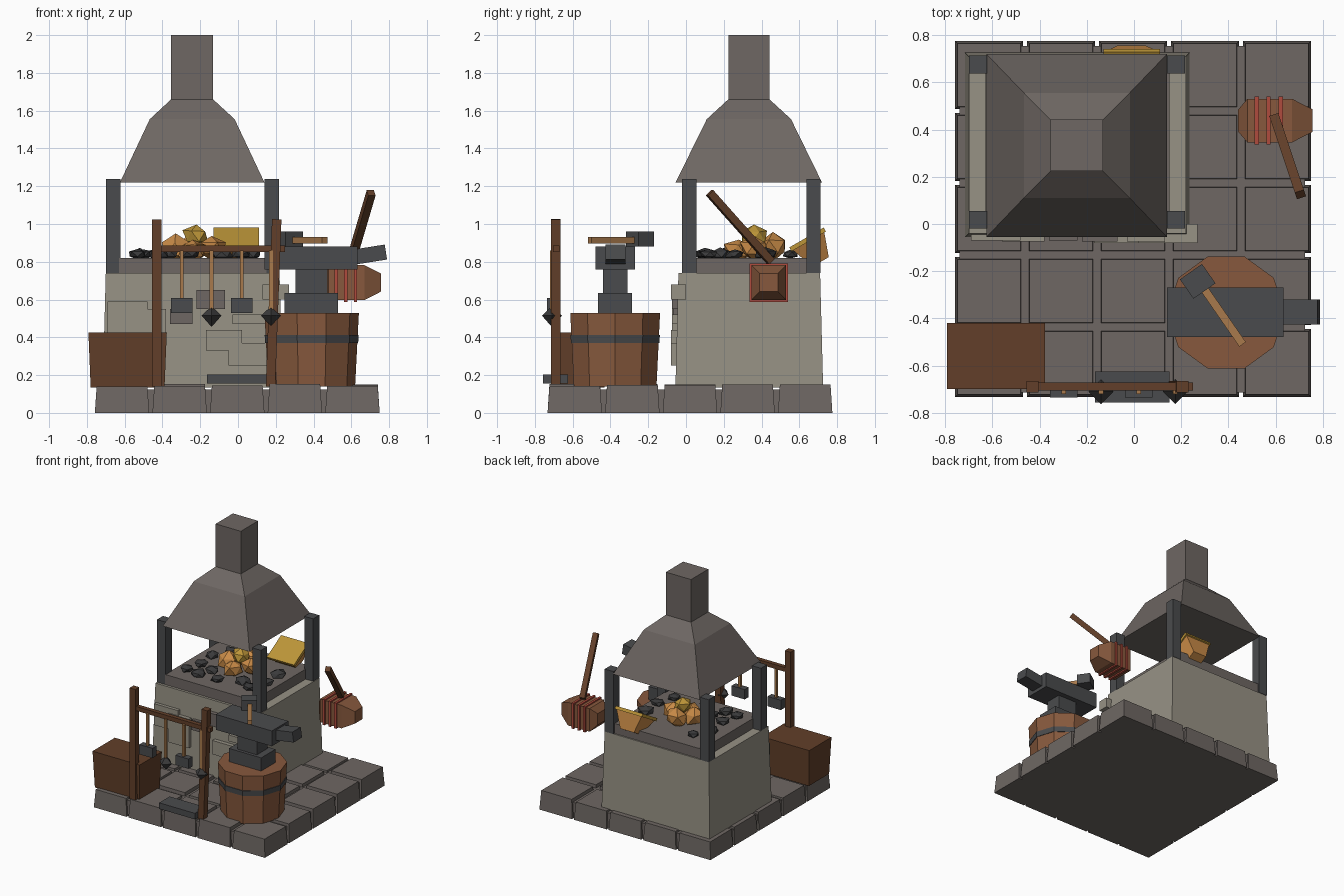
import bpy, bmesh, math, random
from mathutils import Vector, Matrix

random.seed(4)
if "Cube" in bpy.data.objects:
    bpy.data.objects.remove(bpy.data.objects["Cube"], do_unlink=True)


def make_material(name, code):
    lin = [((int(code[i:i + 2], 16) / 255 + 0.055) / 1.055) ** 2.4 for i in (0, 2, 4)]
    m = bpy.data.materials.new(name)
    m.use_nodes = True
    m.diffuse_color = (*lin, 1)
    m.node_tree.nodes["Principled BSDF"].inputs["Base Color"].default_value = (*lin, 1)
    return m


STONE = make_material("dark stone", "6E6763")
PALE = make_material("pale stone", "979285")
IRON = make_material("iron", "4A4B4D")
COAL = make_material("coal", "3A3A3B")
DARK_WOOD = make_material("dark wood", "623F29")
WOOD = make_material("barrel wood", "87593D")
TAN = make_material("handle wood", "A97A4C")
GOLD = make_material("gold", "BC9538")
ORANGE = make_material("glowing orange", "C98B47")
RED = make_material("red leather", "B04B3D")


def finish(name, bm, mat, matrix=None):
    bmesh.ops.recalc_face_normals(bm, faces=bm.faces)
    me = bpy.data.meshes.new(name)
    bm.to_mesh(me)
    bm.free()
    me.materials.append(mat)
    ob = bpy.data.objects.new(name, me)
    bpy.context.collection.objects.link(ob)
    if matrix:
        ob.matrix_world = matrix
    return ob


def loft(name, sections, mat, matrix=None):
    """Stack of rectangles: (x0, x1, y0, y1, z), capped at both ends."""
    bm = bmesh.new()
    rings = [[bm.verts.new(p) for p in ((a, c, z), (b, c, z), (b, d, z), (a, d, z))]
             for a, b, c, d, z in sections]
    bm.faces.new(rings[0])
    bm.faces.new(rings[-1])
    for lo, hi in zip(rings, rings[1:]):
        for i in range(4):
            j = (i + 1) % 4
            bm.faces.new((lo[i], lo[j], hi[j], hi[i]))
    return finish(name, bm, mat, matrix)


def box(name, x, y, z, mat, flare=0.0, matrix=None):
    """Box from ranges; flare widens the bottom (negative narrows it)."""
    f = flare
    return loft(name, [(x[0] - f, x[1] + f, y[0] - f, y[1] + f, z[0]), (*x, *y, z[1])], mat, matrix)


def rod(name, p, q, w, mat):
    p, q = Vector(p), Vector(q)
    h, d = w / 2, q - p
    turn = d.to_track_quat('Z', 'X').to_matrix().to_4x4()
    return box(name, (-h, h), (-h, h), (0, d.length), mat, matrix=Matrix.Translation(p) @ turn)


def drum(name, center, r0, r1, z0, z1, mat):
    bm = bmesh.new()
    bmesh.ops.create_cone(bm, cap_ends=True, segments=10, radius1=r0, radius2=r1, depth=z1 - z0,
                          matrix=Matrix.Rotation(math.pi / 2, 4, 'Z'))
    return finish(name, bm, mat, Matrix.Translation((*center, (z0 + z1) / 2)))


def rock(name, center, r, mat, squash=0.6):
    bm = bmesh.new()
    bmesh.ops.create_icosphere(bm, subdivisions=1, radius=r)
    for v in bm.verts:
        v.co *= random.uniform(0.8, 1.15)
        v.co.z *= squash
    turn = Matrix.Rotation(random.uniform(0, 6), 4, 'Z')
    return finish(name, bm, mat, Matrix.Translation(center) @ turn)


# Paved floor
box("floor_bed", (-0.74, 0.725), (-0.715, 0.755), (0, 0.125), STONE)
for i in range(5):
    for j in range(5):
        x, y = -0.748 + 0.305 * i, -0.723 + 0.305 * j
        box("paving_stone", (x, x + 0.268), (y, y + 0.268),
            (0, 0.145 + random.uniform(-0.008, 0.008)), STONE, 0.01)

# Furnace body, hearth slab and facing stones
box("furnace_body", (-0.70, 0.22), (-0.04, 0.71), (0.135, 0.74), PALE, 0.016)
box("hearth_slab", (-0.63, 0.15), (-0.02, 0.70), (0.74, 0.82), STONE)
for x0, x1, z0, z1, out, mat in [
        (-0.69, -0.48, 0.42, 0.59, 0.07, PALE), (-0.56, -0.38, 0.32, 0.55, 0.075, PALE),
        (-0.36, -0.24, 0.47, 0.55, 0.07, STONE), (-0.22, -0.07, 0.55, 0.65, 0.075, STONE),
        (-0.17, 0.02, 0.33, 0.44, 0.08, PALE), (-0.05, 0.15, 0.25, 0.37, 0.08, PALE),
        (-0.03, 0.16, 0.47, 0.52, 0.075, PALE), (0.13, 0.27, 0.60, 0.68, 0.08, PALE)]:
    box("facing_stone", (x0, x1), (-out, 0.0), (z0, z1), mat)

# Corner posts, hood and chimney
for x in (-0.70, 0.14):
    for y in (-0.02, 0.637):
        box("hood_post", (x, x + 0.077), (y, y + 0.076), (0.74, 1.238), IRON)
loft("hood_and_chimney", [(-0.625, 0.14, -0.055, 0.72, 1.22), (-0.467, -0.018, 0.11, 0.556, 1.555),
                          (-0.354, -0.132, 0.224, 0.442, 1.66), (-0.354, -0.132, 0.224, 0.442, 2.0)], STONE)

# Coals, glowing pieces and the tilted crucible
for x, y in [(-0.53, 0.12), (-0.42, 0.10), (-0.50, 0.25), (-0.37, 0.20), (-0.52, 0.42),
             (-0.45, 0.55), (0.02, 0.12), (0.07, 0.26), (-0.08, 0.18), (0.06, 0.42), (-0.25, 0.10)]:
    rock("coal", (x, y, 0.84), random.uniform(0.05, 0.065), COAL, 0.55)
for x, y, z, r, mat in [(-0.33, 0.36, 0.87, 0.085, ORANGE), (-0.14, 0.36, 0.87, 0.08, ORANGE),
                        (-0.24, 0.28, 0.86, 0.08, ORANGE), (-0.24, 0.46, 0.88, 0.085, ORANGE),
                        (-0.22, 0.36, 0.935, 0.075, GOLD)]:
    rock("glowing_piece", (x, y, z), r, mat, 0.85)
tilt = Matrix.Translation((-0.01, 0.64, 0.925)) @ Matrix.Rotation(math.radians(30), 4, 'X')
loft("crucible", [(-0.06, 0.06, -0.05, 0.05, -0.145), (-0.11, 0.11, -0.095, 0.095, -0.02)], ORANGE, tilt)
box("crucible_top", (-0.12, 0.12), (-0.105, 0.105), (-0.02, 0.004), GOLD, matrix=tilt)

# Bellows lofted along x, with ribs and handle
along_x = Matrix.Translation((0, 0.438, 0.69)) @ Matrix.Rotation(math.pi / 2, 4, 'Y')
loft("bellows", [(-h, h, -h, h, x) for x, h in
                 ((0.44, 0.045), (0.48, 0.092), (0.67, 0.092), (0.757, 0.048))], WOOD, along_x)
for x in (0.52, 0.57, 0.622):
    box("bellows_rib", (-0.102, 0.102), (-0.102, 0.102), (x - 0.009, x + 0.009), RED, matrix=along_x)
rod("bellows_handle", (0.597, 0.45, 0.80), (0.705, 0.125, 1.165), 0.04, DARK_WOOD)

# Barrel stump
c = (0.39, -0.375)
drum("barrel", c, 0.23, 0.25, 0.14, 0.53, WOOD)
drum("barrel_band", c, 0.246, 0.249, 0.37, 0.412, IRON)

# Anvil
box("anvil_foot", (0.245, 0.53), (-0.465, -0.285), (0.53, 0.635), IRON)
box("anvil_waist", (0.305, 0.475), (-0.44, -0.31), (0.635, 0.76), IRON)
box("anvil_top", (0.14, 0.633), (-0.478, -0.27), (0.76, 0.882), IRON)
box("anvil_horn", (0, 0.17), (-0.053, 0.053), (-0.04, 0.04), IRON,
    matrix=Matrix.Translation((0.615, -0.373, 0.825)) @ Matrix.Rotation(math.radians(-9), 4, 'Y'))

# Hammer lying on the anvil
rod("hammer_handle", (0.46, -0.51, 0.915), (0.28, -0.25, 0.915), 0.034, TAN)
box("hammer_head", (-0.057, 0.057), (-0.05, 0.05), (0.882, 0.96), IRON,
    matrix=Matrix.Translation((0.27, -0.243, 0)) @ Matrix.Rotation(math.radians(35), 4, 'Z'))

# Storage box
box("storage_box", (-0.792, -0.377), (-0.70, -0.42), (0.135, 0.425), DARK_WOOD, -0.012)

# Tool rack
rod("rack_post", (-0.43, -0.69, 0.14), (-0.43, -0.69, 1.025), 0.05, DARK_WOOD)
rod("rack_post", (0.172, -0.69, 0.14), (0.205, -0.69, 1.025), 0.05, DARK_WOOD)
rod("rack_bar", (-0.42, -0.688, 0.87), (0.25, -0.688, 0.87), 0.034, DARK_WOOD)

# Hanging hammers and pointed tools
for x in (-0.298, 0.02):
    rod("hanging_handle", (x, -0.71, 0.60), (x, -0.71, 0.86), 0.02, TAN)
    box("hanging_hammer_head", (x - 0.058, x + 0.058), (-0.735, -0.685), (0.53, 0.608), IRON)
for x in (-0.14, 0.175):
    rod("hanging_handle", (x, -0.71, 0.54), (x, -0.71, 0.86), 0.02, TAN)
    for tip, z in ((-0.06, 0.515), (0.05, 0.515)):
        bm = bmesh.new()
        bmesh.ops.create_cone(bm, cap_ends=False, segments=4, radius1=0.053, radius2=0, depth=abs(tip))
        flip = Matrix.Rotation(math.pi if tip < 0 else 0, 4, 'X')
        finish("pointed_tool_head", bm, COAL, Matrix.Translation((x, -0.71, z + tip / 2)) @ flip)

# Iron bar on the floor
box("floor_bar", (-0.165, 0.15), (-0.757, -0.625), (0.155, 0.203), IRON)
